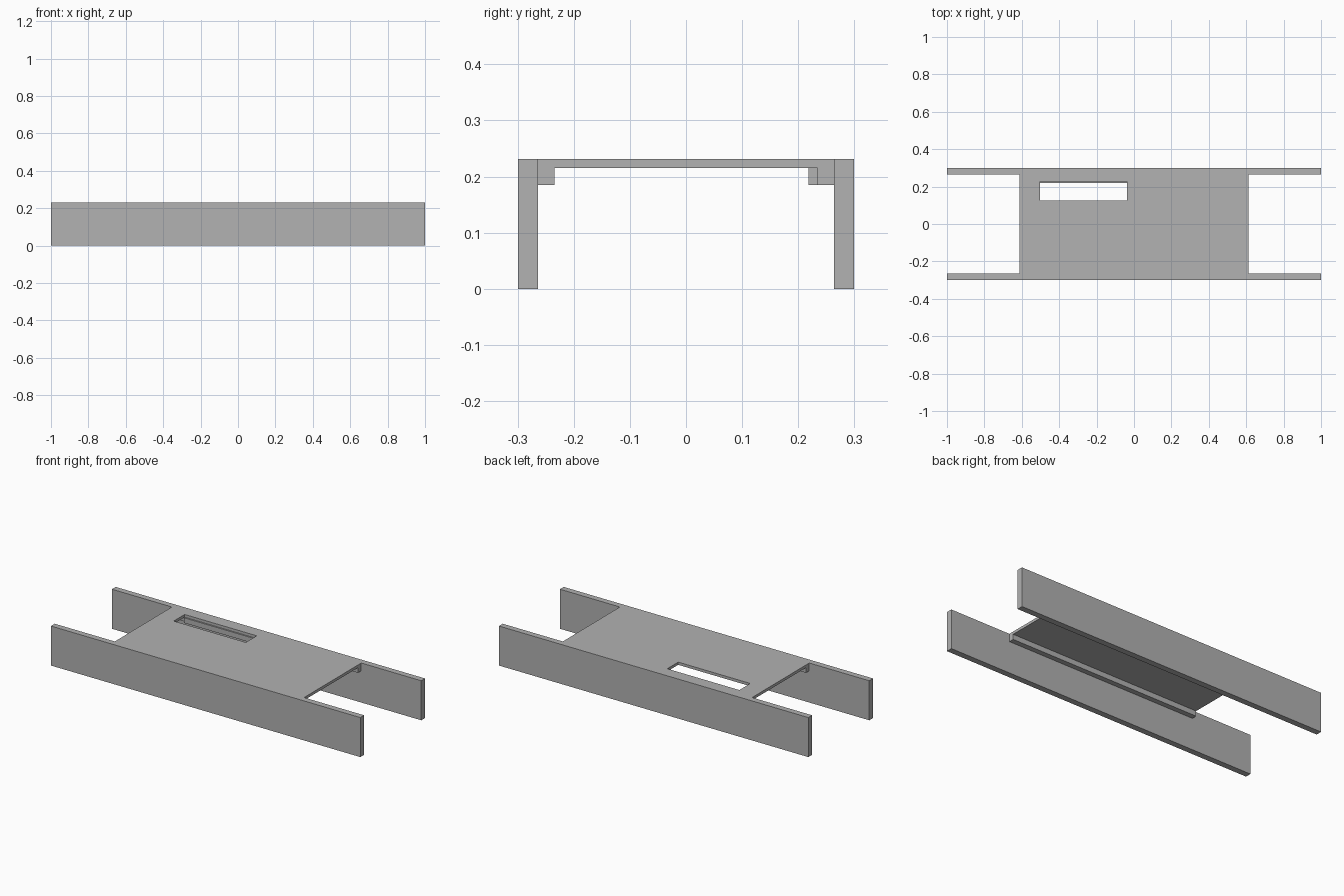
import bpy
from mathutils import Vector

default = bpy.data.objects.get("Cube")
if default:
    bpy.data.objects.remove(default, do_unlink=True)

# Single plain grey finish
grey = bpy.data.materials.new("plain grey")
grey.use_nodes = True
colour = (0.445, 0.445, 0.445, 1)
grey.diffuse_color = colour
grey.node_tree.nodes["Principled BSDF"].inputs["Base Color"].default_value = colour


def box(name, low, high):
    """Flat-faced box between two opposite corners."""
    low, high = Vector(low), Vector(high)
    bpy.ops.mesh.primitive_cube_add(size=1)
    obj = bpy.context.object
    obj.name = name
    for v in obj.data.vertices:
        v.co = [(low[i] + high[i]) / 2 + v.co[i] * (high[i] - low[i]) for i in range(3)]
    obj.data.materials.append(grey)
    return obj


HEIGHT = 0.231
OUTER, INNER = 0.299, 0.264      # side rail faces
PANEL_X, PANEL_Z = 0.612, 0.215  # panel half length and underside
CLEAT_Y, CLEAT_Z = 0.234, 0.185  # support strip inner face and underside
SLOT_X = (-0.503, -0.037)
SLOT_Y = (0.125, 0.226)

# Long side rails and the support strips fixed inside them
for side, sign in (("front", -1), ("back", 1)):
    ys = sorted((sign * OUTER, sign * INNER))
    box(side + "_rail", (-1, ys[0], 0), (1, ys[1], HEIGHT))
    ys = sorted((sign * INNER, sign * CLEAT_Y))
    box(side + "_support_strip", (-PANEL_X, ys[0], CLEAT_Z), (PANEL_X, ys[1], PANEL_Z))

# Top panel with a rectangular slot
panel = box("top_panel", (-PANEL_X, -INNER, PANEL_Z), (PANEL_X, INNER, HEIGHT))
cutter = box("slot_cutter", (SLOT_X[0], SLOT_Y[0], 0.1), (SLOT_X[1], SLOT_Y[1], 0.3))
cutter.hide_render = True
cutter.hide_set(True)
cut = panel.modifiers.new("slot", "BOOLEAN")
cut.operation = "DIFFERENCE"
cut.solver = "EXACT"
cut.object = cutter
bpy.context.view_layer.objects.active = panel
bpy.ops.object.modifier_apply(modifier=cut.name)
bpy.data.objects.remove(cutter, do_unlink=True)

# Backing strip below the slot's rear edge
box("slot_backing_strip", (SLOT_X[0], 0.218, CLEAT_Z), (SLOT_X[1], CLEAT_Y, PANEL_Z))
